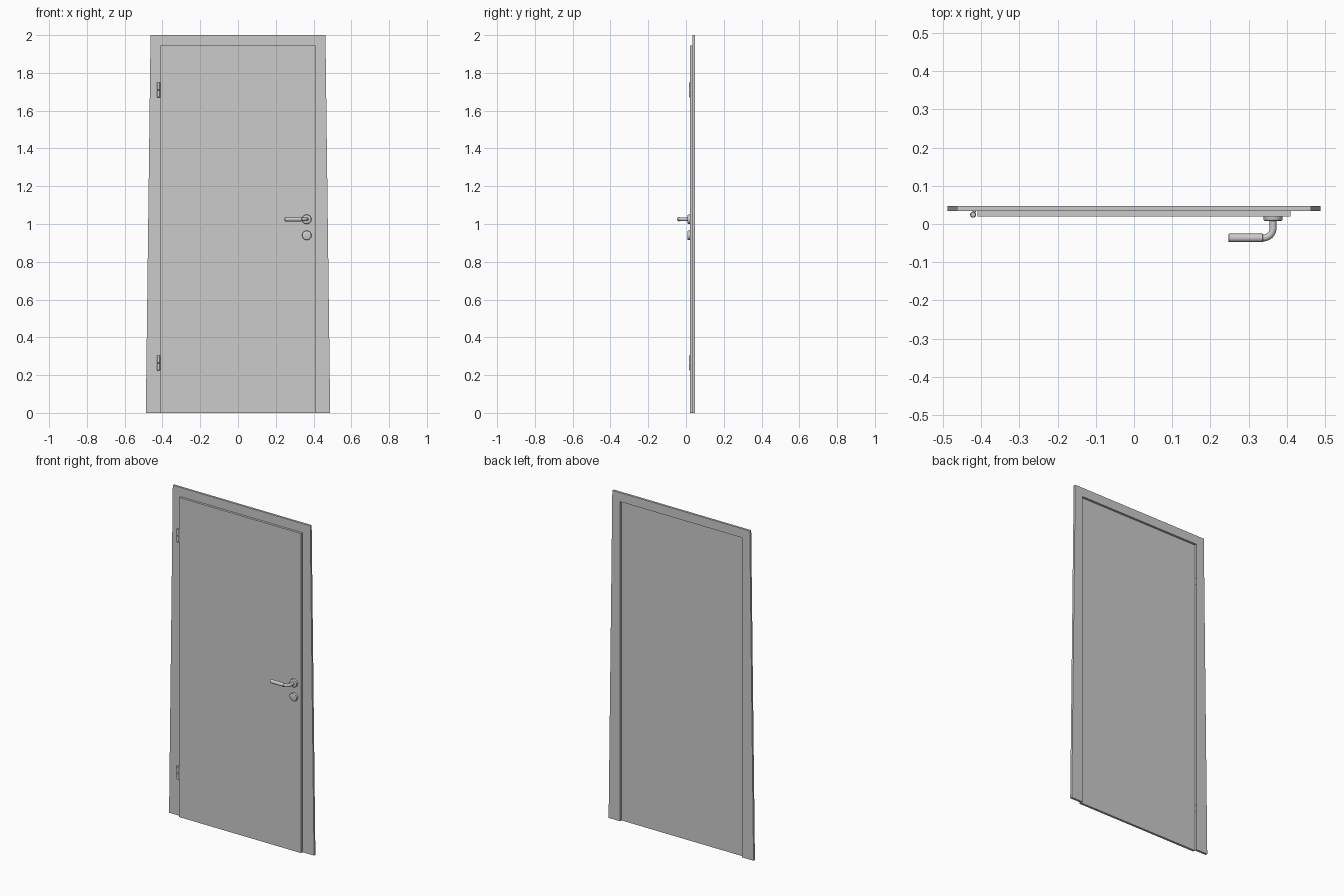
import bpy, bmesh, math
from mathutils import Vector

if "Cube" in bpy.data.objects:
    bpy.data.objects.remove(bpy.data.objects["Cube"])


def add_mesh(name, bm):
    bmesh.ops.recalc_face_normals(bm, faces=bm.faces[:])
    me = bpy.data.meshes.new(name)
    bm.to_mesh(me)
    bm.free()
    ob = bpy.data.objects.new(name, me)
    bpy.context.collection.objects.link(ob)
    return ob


def smooth(ob):
    bpy.ops.object.select_all(action='DESELECT')
    ob.select_set(True)
    bpy.context.view_layer.objects.active = ob
    bpy.ops.object.shade_smooth_by_angle(angle=math.radians(35))


def slab(name, outline, y0, y1):
    """Extrude an XZ outline from y0 to y1."""
    bm = bmesh.new()
    face = bm.faces.new([bm.verts.new((x, y0, z)) for x, z in outline])
    ext = bmesh.ops.extrude_face_region(bm, geom=[face])
    verts = [g for g in ext["geom"] if isinstance(g, bmesh.types.BMVert)]
    bmesh.ops.translate(bm, verts=verts, vec=(0, y1 - y0, 0))
    return add_mesh(name, bm)


def turned(name, profile, origin, axis, sides=32):
    """Lathe a (radius, height) profile around an axis, with flat end caps."""
    bm = bmesh.new()
    rot = Vector(axis).to_track_quat('Z', 'Y')
    rings = []
    for r, h in profile:
        rings.append([bm.verts.new(Vector(origin) + rot @ Vector(
            (r * math.cos(2 * math.pi * i / sides),
             r * math.sin(2 * math.pi * i / sides), h))) for i in range(sides)])
    for a, b in zip(rings, rings[1:]):
        for i in range(sides):
            j = (i + 1) % sides
            bm.faces.new((a[i], a[j], b[j], b[i]))
    bm.faces.new(rings[0])
    bm.faces.new(rings[-1])
    ob = add_mesh(name, bm)
    smooth(ob)
    return ob


# Door frame: tapered outside, straight opening, open at the bottom
slab("frame", [(-0.488, 0), (-0.463, 2), (0.463, 2), (0.488, 0),
               (0.41, 0), (0.41, 1.945), (-0.41, 1.945), (-0.41, 0)],
     0.034, 0.0475)

# Door leaf standing proud of the frame
slab("door_leaf", [(-0.41, 0), (-0.41, 1.945), (0.41, 1.945), (0.41, 0)],
     0.020, 0.034)

# Hinges: two knuckles each, with a pin into the door and frame edge
for label, zc in (("lower", 0.265), ("upper", 1.71)):
    for part, z0 in (("bottom", zc - 0.04), ("top", zc + 0.001)):
        turned(f"{label}_hinge_{part}_knuckle",
               [(0.006, 0), (0.008, 0.002), (0.008, 0.037), (0.006, 0.039)],
               (-0.421, 0.0245, z0), (0, 0, 1), 20)
        turned(f"{label}_hinge_{part}_pin", [(0.003, 0), (0.003, 0.022)],
               (-0.421, 0.0245, z0 + 0.02), (0.45, 0.89, 0), 12)

# Round rose plates for the handle and the lock
HX, HZ = 0.364, 1.025
for name, z in (("handle_rose", HZ), ("lock_rose", 0.94)):
    turned(name, [(0.025, 0), (0.025, 0.009), (0.0235, 0.0115), (0.020, 0.013)],
           (HX, 0.0205, z), (0, -1, 0), 40)

# Handle neck: swept tube with a rounded bend
GY, R = -0.0365, 0.026
path = [(HX, 0.012)]
for i in range(13):
    a = math.pi / 2 * i / 12
    path.append((HX - R + R * math.cos(a), GY + R - R * math.sin(a)))
path.append((0.33, GY))
curve = bpy.data.curves.new("handle_neck", 'CURVE')
curve.dimensions = '3D'
curve.bevel_depth = 0.009
curve.bevel_resolution = 6
curve.use_fill_caps = True
spline = curve.splines.new('POLY')
spline.points.add(len(path) - 1)
for p, (x, y) in zip(spline.points, path):
    p.co = (x, y, HZ, 1)
neck = bpy.data.objects.new("handle_neck", curve)
bpy.context.collection.objects.link(neck)
bpy.ops.object.select_all(action='DESELECT')
neck.select_set(True)
bpy.context.view_layer.objects.active = neck
bpy.ops.object.convert(target='MESH')
smooth(bpy.context.view_layer.objects.active)

# Handle grip with chamfered ends
turned("handle_grip", [(0.009, 0), (0.011, 0.002), (0.011, 0.089), (0.009, 0.091)],
       (0.338, GY, HZ), (-1, 0, 0), 28)
